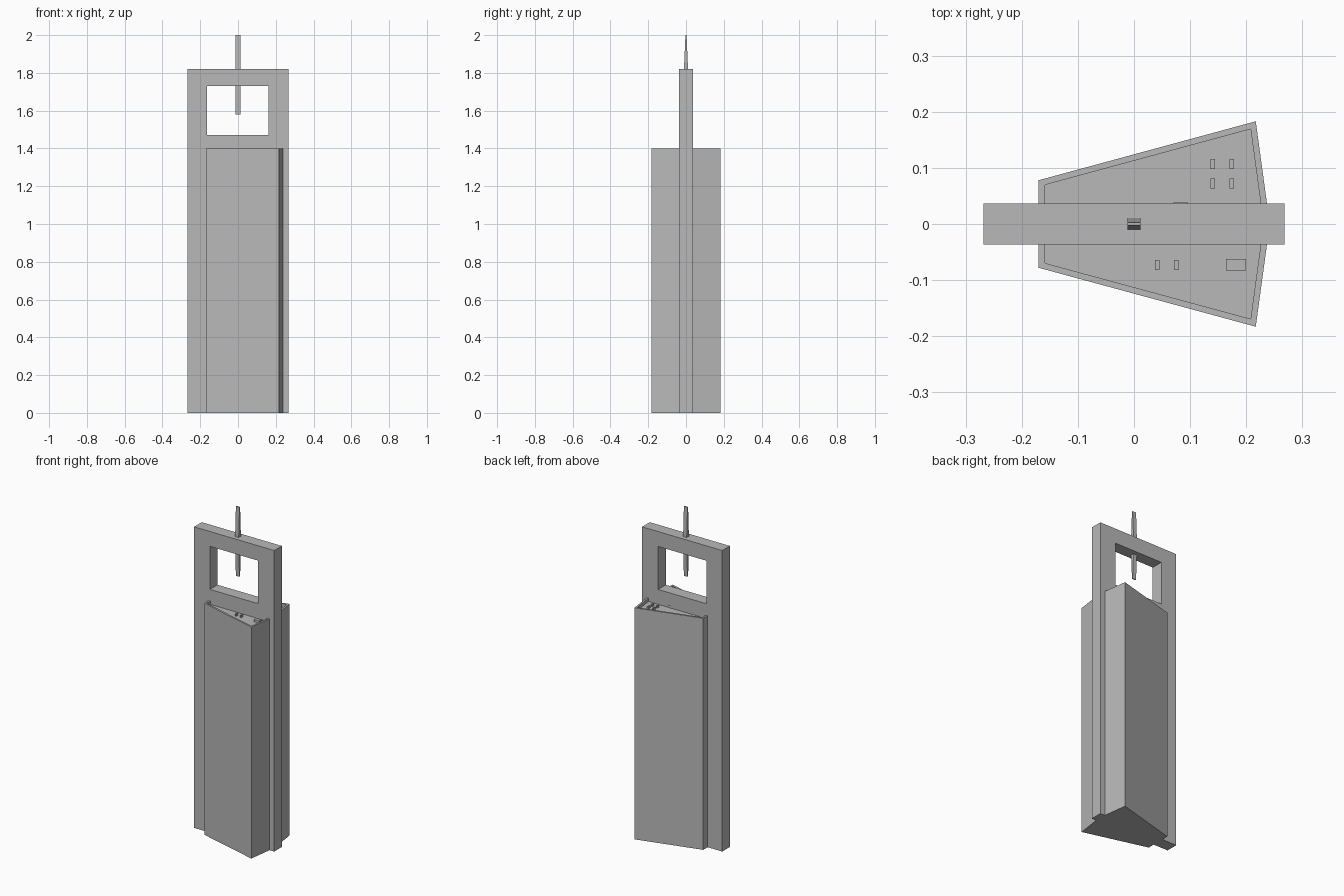
import bpy, bmesh

cube = bpy.data.objects.get("Cube")
if cube:
    bpy.data.objects.remove(cube, do_unlink=True)

# One flat grey for the whole tower
GREY = (0.48, 0.48, 0.48, 1)
grey = bpy.data.materials.new("concrete_grey")
grey.use_nodes = True
grey.diffuse_color = GREY
grey.node_tree.nodes["Principled BSDF"].inputs["Base Color"].default_value = GREY

ROOF = 1.4      # top of the parapet
SUNK = 0.02     # depth of the roof below the parapet


def finish(name, bm):
    bmesh.ops.recalc_face_normals(bm, faces=bm.faces[:])
    mesh = bpy.data.meshes.new(name)
    bm.to_mesh(mesh)
    bm.free()
    mesh.materials.append(grey)
    obj = bpy.data.objects.new(name, mesh)
    bpy.context.collection.objects.link(obj)
    return obj


def prism(bm, lower, upper):
    """Closed solid between two matching loops of points; returns the upper cap."""
    a = [bm.verts.new(p) for p in lower]
    b = [bm.verts.new(p) for p in upper]
    n = len(a)
    for i in range(n):
        j = (i + 1) % n
        bm.faces.new((a[i], a[j], b[j], b[i]))
    bm.faces.new(a[::-1])
    return bm.faces.new(b)


def box(name, x0, x1, y0, y1, z0, z1):
    bm = bmesh.new()
    ring = [(x0, y0), (x1, y0), (x1, y1), (x0, y1)]
    prism(bm, [(x, y, z0) for x, y in ring], [(x, y, z1) for x, y in ring])
    return finish(name, bm)


# Wedge-shaped tower body, with a sunken roof behind a thin parapet
half = [(-0.17, -0.078), (0.217, -0.183), (0.242, 0)]
outline = half + [(x, -y) for x, y in half[1::-1]]
bm = bmesh.new()
top = prism(bm, [(x, y, 0) for x, y in outline], [(x, y, ROOF) for x, y in outline])
bm.normal_update()
bmesh.ops.inset_individual(bm, faces=[top], thickness=0.011, use_even_offset=True)
bmesh.ops.inset_individual(bm, faces=[top], thickness=0, depth=-SUNK)
finish("tower_body", bm)

# Tall central slab with a rectangular opening near the top
outer = [(-0.268, 0), (0.268, 0), (0.268, 1.82), (-0.268, 1.82)]
inner = [(-0.163, 1.47), (0.161, 1.47), (0.161, 1.73), (-0.163, 1.73)]
bm = bmesh.new()
rings = [[bm.verts.new((x, y, z)) for x, z in loop]
         for loop, y in ((outer, -0.0365), (inner, -0.0365),
                         (inner, 0.0365), (outer, 0.0365))]
for k in range(4):
    a, b = rings[k], rings[(k + 1) % 4]
    for i in range(4):
        j = (i + 1) % 4
        bm.faces.new((a[i], a[j], b[j], b[i]))
finish("central_slab", bm)

# Mast: a blade that is widest in the middle and thin at both ends
blade = [(-0.003, 1.58), (0.003, 1.58), (0.012, 1.79),
         (0.003, 2.0), (-0.003, 2.0), (-0.012, 1.79)]
bm = bmesh.new()
prism(bm, [(-0.012, y, z) for y, z in blade], [(0.012, y, z) for y, z in blade])
finish("mast", bm)

# Roof vents and machine housings
floor = ROOF - SUNK
for x in (0.14, 0.174):
    for y in (0.072, 0.107):
        box("rear_roof_vent", x - 0.004, x + 0.004, y - 0.009, y + 0.009,
            floor, floor + 0.014)
for x in (0.041, 0.075):
    box("front_roof_vent", x - 0.004, x + 0.004, -0.082, -0.064, floor, floor + 0.014)
box("front_roof_housing", 0.164, 0.2, -0.083, -0.062, floor, floor + 0.014)
box("rear_roof_housing", 0.07, 0.096, 0.02, 0.038, floor, floor + 0.014)
